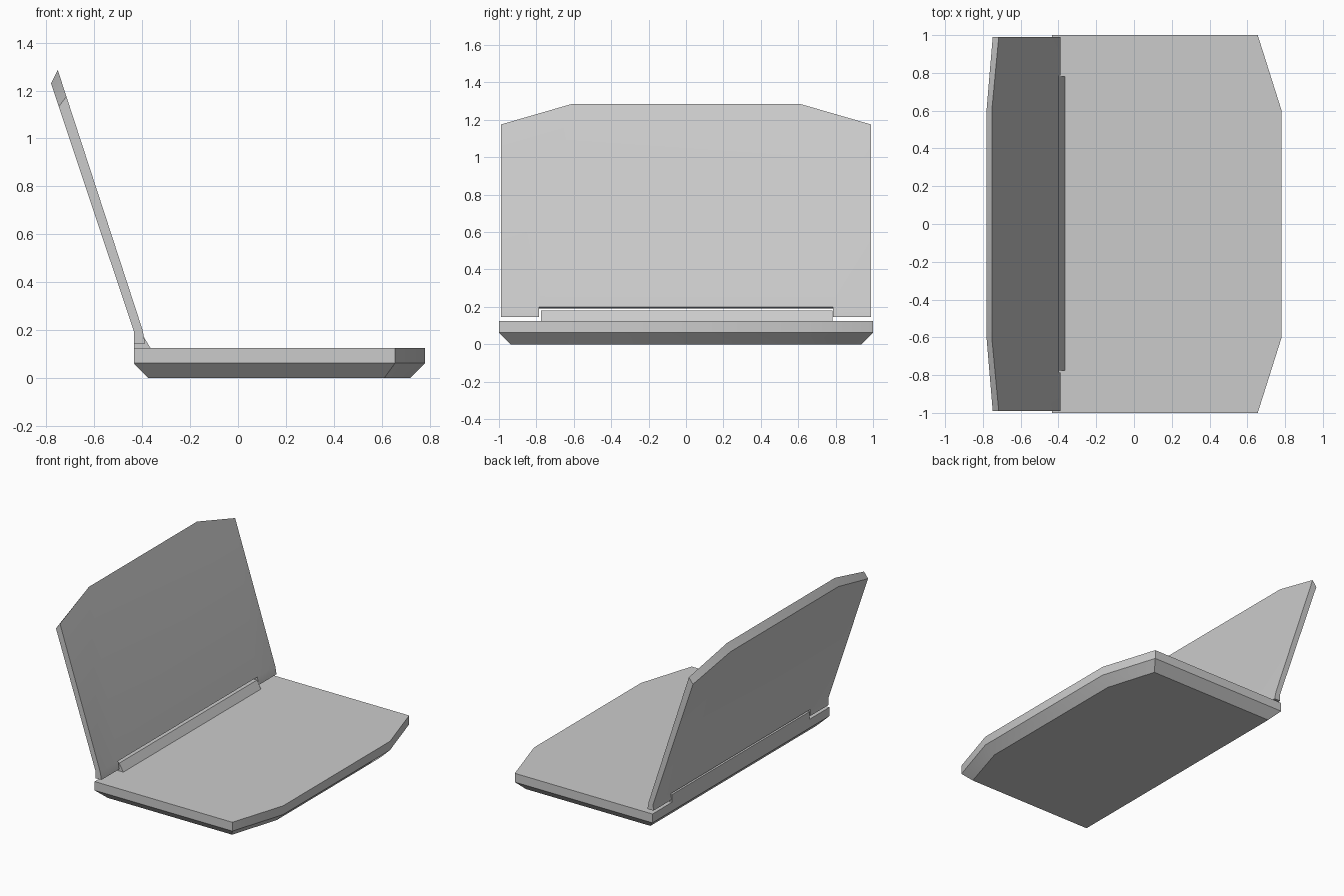
import bpy

if "Cube" in bpy.data.objects:
    bpy.data.objects.remove(bpy.data.objects["Cube"])

def make(name, verts, faces):
    me = bpy.data.meshes.new(name)
    me.from_pydata(verts, [], faces)
    me.update()
    ob = bpy.data.objects.new(name, me)
    bpy.context.collection.objects.link(ob)
    bpy.ops.object.select_all(action='DESELECT')
    bpy.context.view_layer.objects.active = ob
    ob.select_set(True)
    bpy.ops.object.mode_set(mode='EDIT')
    bpy.ops.mesh.select_all(action='SELECT')
    bpy.ops.mesh.normals_make_consistent(inside=False)
    bpy.ops.object.mode_set(mode='OBJECT')
    bpy.ops.object.shade_smooth_by_angle()
    return ob

def loft(name, rings, caps):
    """Join equal rings in order; caps are index lists used on both ends."""
    n = len(rings[0])
    verts = [v for r in rings for v in r]
    faces = [[k * n + i, k * n + (i + 1) % n, (k + 1) * n + (i + 1) % n, (k + 1) * n + i]
             for k in range(len(rings) - 1) for i in range(n)]
    last = (len(rings) - 1) * n
    for cap in caps:
        faces += [cap[::-1], [last + i for i in cap]]
    return make(name, verts, faces)

# base: six-sided slab with a chamfered underside
def base_ring(back, side, mid_y, corner_x, front, z):
    half = [(back, side), (corner_x, side), (front, mid_y)]
    return [(x, y, z) for x, y in half] + [(x, -y, z) for x, y in half[::-1]]

loft("base", [base_ring(-0.375, 0.937, 0.585, 0.61, 0.718, 0),
              base_ring(-0.435, 1, 0.605, 0.655, 0.78, 0.062),
              base_ring(-0.435, 1, 0.605, 0.655, 0.78, 0.125)], [range(6)])

# hinge bar along the rear edge
hinge = [(-0.435, 0.125), (-0.365, 0.125), (-0.398, 0.18), (-0.435, 0.18)]
loft("hinge_bar", [[(x, y, z) for x, z in hinge] for y in (-0.775, 0.782)], [range(4)])

# lid: leaning panel with clipped top corners and a notch around the hinge
def lid_ring(low, mid, corner, top):
    half = [(0.787, mid), (0.787, low), (0.99, low), (0.99, mid), (0.99, corner), (0.61, top)]
    pts = [(y, p) for y, p in half] + [(-y, p) for y, p in half[::-1]]
    return [(p[0], y, p[1]) for y, p in pts]

front = lid_ring((-0.388, 0.145), (-0.398, 0.2), (-0.716, 1.175), (-0.752, 1.285))
back = lid_ring((-0.435, 0.145), (-0.433, 0.19), (-0.748, 1.133), (-0.78, 1.23))
loft("lid", [front, back], [[0, 3, 4, 5, 6, 7, 8, 11], [0, 1, 2, 3], [8, 9, 10, 11]])
